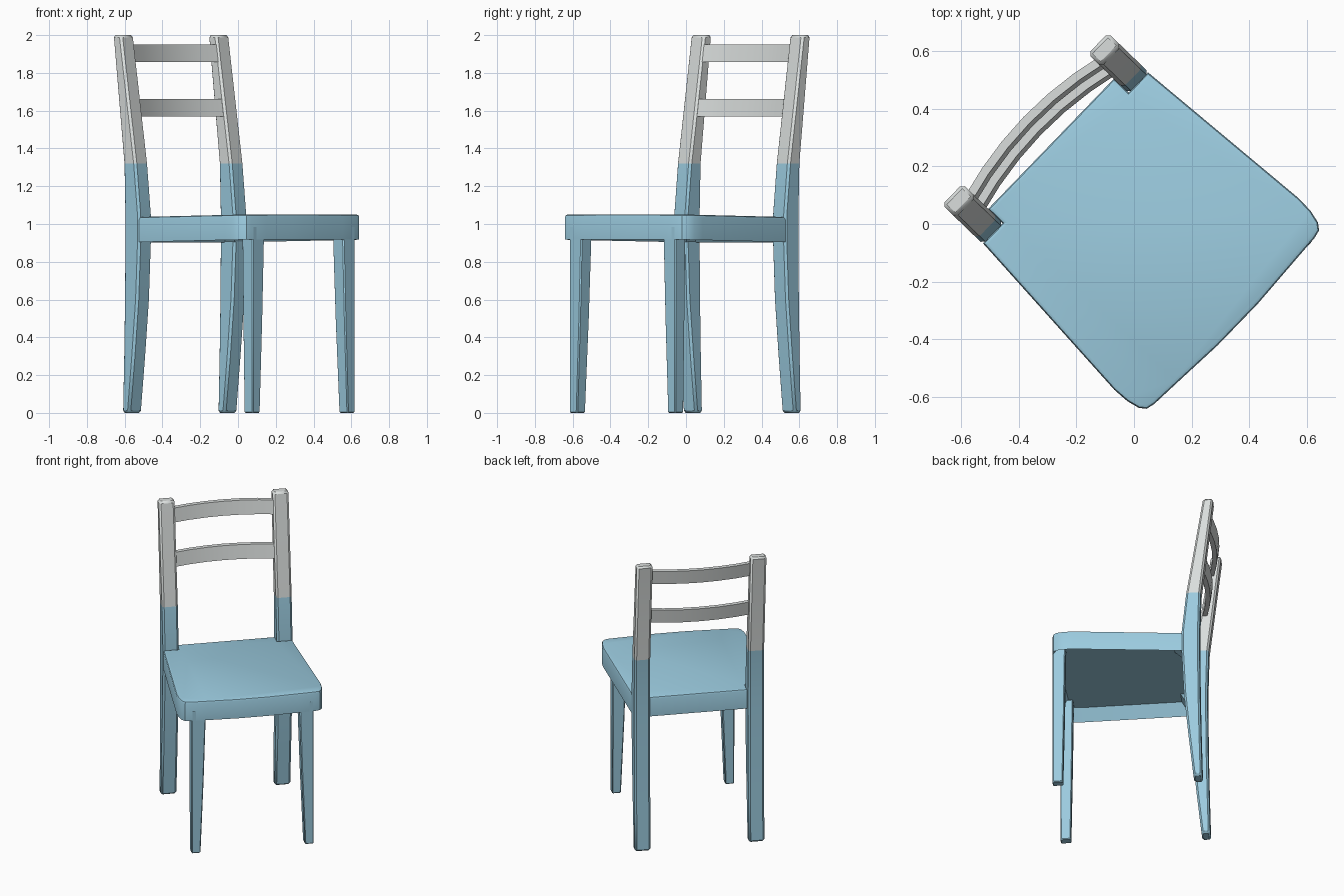
import bpy, bmesh, math

cube = bpy.data.objects.get("Cube")
if cube:
    bpy.data.objects.remove(cube, do_unlink=True)

TURN = math.radians(46)   # the chair stands turned; locally it faces -y
PAINT_LINE = 1.32         # blue below, grey above


def material(name, rgb):
    m = bpy.data.materials.new(name)
    m.use_nodes = True
    m.diffuse_color = (*rgb, 1)
    m.node_tree.nodes["Principled BSDF"].inputs["Base Color"].default_value = (*rgb, 1)
    return m


blue = material("pale blue paint", (0.33, 0.6, 0.74))
grey = material("light grey paint", (0.7, 0.73, 0.72))


def finish(name, bm, bevel=0.0):
    """Turn a bmesh into a painted object, coloured by height."""
    bmesh.ops.recalc_face_normals(bm, faces=bm.faces)
    for f in bm.faces:
        f.material_index = int(f.calc_center_median().z > PAINT_LINE)
    mesh = bpy.data.meshes.new(name)
    bm.to_mesh(mesh)
    bm.free()
    mesh.materials.append(blue)
    mesh.materials.append(grey)
    ob = bpy.data.objects.new(name, mesh)
    bpy.context.collection.objects.link(ob)
    ob.rotation_euler.z = TURN
    if bevel:
        mod = ob.modifiers.new("Soft edges", "BEVEL")
        mod.width = bevel
        mod.segments = 1
        mod.limit_method = "ANGLE"
        mod.angle_limit = math.radians(50)
    bpy.ops.object.select_all(action="DESELECT")
    ob.select_set(True)
    bpy.context.view_layer.objects.active = ob
    bpy.ops.object.shade_smooth_by_angle(angle=math.radians(25))
    return ob


def loft(rings):
    """Skin a stack of equal rings and cap both ends."""
    bm = bmesh.new()
    loops = [[bm.verts.new(p) for p in ring] for ring in rings]
    n = len(loops[0])
    for a, b in zip(loops, loops[1:]):
        for i in range(n):
            j = (i + 1) % n
            bm.faces.new((a[i], a[j], b[j], b[i]))
    bm.faces.new(loops[0])
    bm.faces.new(loops[-1])
    return bm


def box_ring(x0, x1, y0, y1, z):
    return [(x0, y0, z), (x1, y0, z), (x1, y1, z), (x0, y1, z)]


# Legs: height, then front and back y (rear posts) or inner x and back y (front legs)
POST = [(0, 0.402, 0.457), (0.3, 0.37, 0.449), (0.6, 0.342, 0.443), (0.9, 0.328, 0.44),
        (1.05, 0.328, 0.44), (PAINT_LINE, 0.356, 0.447), (2, 0.462, 0.526)]
LEG = [(0, 0.333, -0.42), (0.5, 0.313, -0.411), (0.99, 0.298, -0.404)]
for side, s in (("left", 1), ("right", -1)):
    finish(f"rear_post_{side}",
           loft([box_ring(s * 0.313, s * 0.414, y0, y1, z) for z, y0, y1 in POST]), 0.012)
    finish(f"front_leg_{side}",
           loft([box_ring(s * inner, s * 0.39, -0.486, back, z) for z, inner, back in LEG]), 0.006)

# Seat: bowed front, rounded corners, notched around the posts, hollow below
half = [(0.10, -0.501), (0.29, -0.49), (0.40, -0.484), (0.43, -0.477), (0.447, -0.455),
        (0.458, -0.41), (0.461, -0.35), (0.412, 0.33), (0.315, 0.33), (0.315, 0.40)]
outline = half + [(-x, y) for x, y in reversed(half)]
bm = loft([[(x, y, z) for x, y in outline] for z in (0.917, 1.05)])
bmesh.ops.recalc_face_normals(bm, faces=bm.faces)
under = min(bm.faces, key=lambda f: f.calc_center_median().z)
rim = [e for e in bm.edges if all(v.co.z > 1 for v in e.verts)]
bmesh.ops.inset_region(bm, faces=[under], thickness=0.055, use_even_offset=True)
for v in under.verts:
    v.co.z += 0.075
bmesh.ops.bevel(bm, geom=rim, offset=0.014, segments=2, profile=0.5, affect="EDGES")
for v in bm.verts:
    v.co.z -= 0.016 * (v.co.y + 0.46)
finish("seat", bm)


# Back rails: leaning bars bowed backwards
def rail(name, low, high, back_low, bow=0.045, thick=0.03, steps=6):
    lean = 0.155 * (high - low)
    rings = []
    for i in range(steps + 1):
        t = 2 * i / steps - 1
        y = back_low + bow * (1 - t * t)
        rings.append([(t * 0.34, y - thick, low), (t * 0.34, y, low),
                      (t * 0.34, y + lean, high), (t * 0.34, y + lean - thick, high)])
    finish(name, loft(rings))


rail("lower_back_rail", 1.57, 1.663, 0.432)
rail("upper_back_rail", 1.857, 1.95, 0.474)
